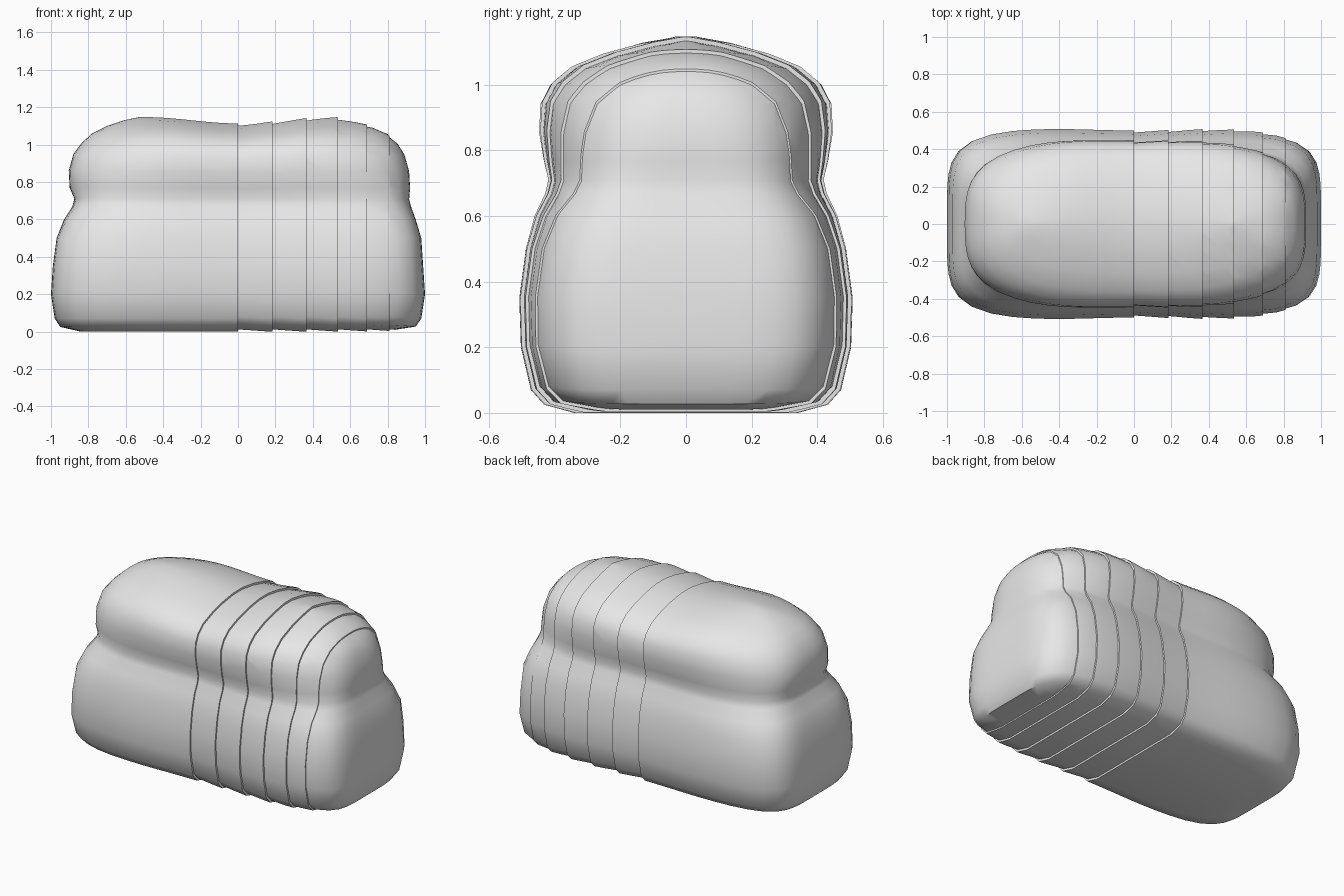
import bpy
import bmesh
from math import cos, sin, pi

cube = bpy.data.objects.get("Cube")
if cube:
    bpy.data.objects.remove(cube, do_unlink=True)

crust = bpy.data.materials.new("plain grey crust")
crust.use_nodes = True
crust.diffuse_color = (0.8, 0.8, 0.8, 1)
crust.node_tree.nodes["Principled BSDF"].inputs["Base Color"].default_value = (0.8, 0.8, 0.8, 1)

# Horizontal sections: height, half length, half width, squareness, x shift
SECTIONS = [
    (0.00, 0.84, 0.34, 5.0, 0.00), (0.025, 0.95, 0.43, 5.0, 0.00),
    (0.07, 0.98, 0.47, 5.0, 0.00), (0.20, 1.00, 0.50, 5.0, 0.00),
    (0.35, 0.99, 0.505, 5.0, 0.00), (0.50, 0.975, 0.485, 5.0, 0.005),
    (0.60, 0.94, 0.46, 4.5, 0.01), (0.67, 0.905, 0.428, 4.0, 0.02),
    (0.71, 0.895, 0.42, 3.8, 0.02), (0.77, 0.91, 0.435, 3.4, 0.01),
    (0.86, 0.91, 0.45, 3.1, 0.005), (0.95, 0.885, 0.447, 2.9, 0.005),
    (1.01, 0.845, 0.42, 2.7, 0.01), (1.06, 0.79, 0.365, 2.6, 0.01),
    (1.10, 0.71, 0.27, 2.5, 0.01), (1.13, 0.61, 0.16, 2.5, 0.0),
    (1.147, 0.53, 0.05, 2.5, 0.0),
]
SIDES = 64
CUTS = [-2, 0.0, 0.185, 0.365, 0.535, 0.69, 0.81, 2]


def loaf_mesh():
    """Loft the rounded sections into a closed loaf."""
    bm = bmesh.new()
    rings = []
    for z, length, width, n, shift in SECTIONS:
        ring = []
        for i in range(SIDES):
            c, s = cos(2 * pi * i / SIDES), sin(2 * pi * i / SIDES)
            r = (abs(c) ** n + abs(s) ** n) ** (-1 / n)
            x, y = shift + length * r * c, width * r * s
            # Soft sag across the middle of the crown and sides
            wave = cos(2 * pi * x) if abs(x) < 0.5 else -1
            rise = max(0, (z - 0.75) / 0.4)
            ring.append(bm.verts.new((x, y * (1 - 0.01 * wave), z - 0.017 * (1 + wave) * rise)))
        rings.append(ring)
    for low, high in zip(rings, rings[1:]):
        for i in range(SIDES):
            j = (i + 1) % SIDES
            bm.faces.new((low[i], low[j], high[j], high[i]))
    # Close the base and crown with strips of faces
    for ring in (rings[0], rings[-1]):
        for i in range(SIDES // 2):
            corners = (ring[i], ring[i + 1], ring[-i - 1], ring[-i])
            bm.faces.new(list(dict.fromkeys(corners)))
    bmesh.ops.recalc_face_normals(bm, faces=bm.faces)
    return bm


def cut(bm, x, direction):
    """Trim the part beyond x and cap the cut."""
    result = bmesh.ops.bisect_plane(
        bm, geom=bm.verts[:] + bm.edges[:] + bm.faces[:], dist=1e-5,
        plane_co=(x, 0, 0), plane_no=(direction, 0, 0), clear_outer=True)
    edges = [e for e in result["geom_cut"] if isinstance(e, bmesh.types.BMEdge)]
    if edges:
        bmesh.ops.holes_fill(bm, edges=edges, sides=0)


def build_piece(name, start, end):
    bm = loaf_mesh()
    if start > -1:
        cut(bm, start, -1)
    if end < 1:
        cut(bm, end, 1)
    # Narrow each slice slightly at its inner cut, leaving a small step
    if start > -1:
        for v in bm.verts:
            t = min(1, (v.co.x - start) / 0.17)
            scale = 1 - 0.022 * (1 - t)
            v.co.y *= scale
            v.co.z = 0.55 + (v.co.z - 0.55) * scale
    bmesh.ops.recalc_face_normals(bm, faces=bm.faces)
    mesh = bpy.data.meshes.new(name)
    bm.to_mesh(mesh)
    bm.free()
    mesh.materials.append(crust)
    obj = bpy.data.objects.new(name, mesh)
    bpy.context.collection.objects.link(obj)
    bpy.ops.object.select_all(action="DESELECT")
    obj.select_set(True)
    bpy.context.view_layer.objects.active = obj
    bpy.ops.object.shade_smooth_by_angle(angle=0.75)


# Uncut loaf, five slices and the end heel
names = ["loaf_body"] + [f"slice_{i}" for i in range(1, 6)] + ["loaf_heel"]
for name, start, end in zip(names, CUTS, CUTS[1:]):
    build_piece(name, start, end)
